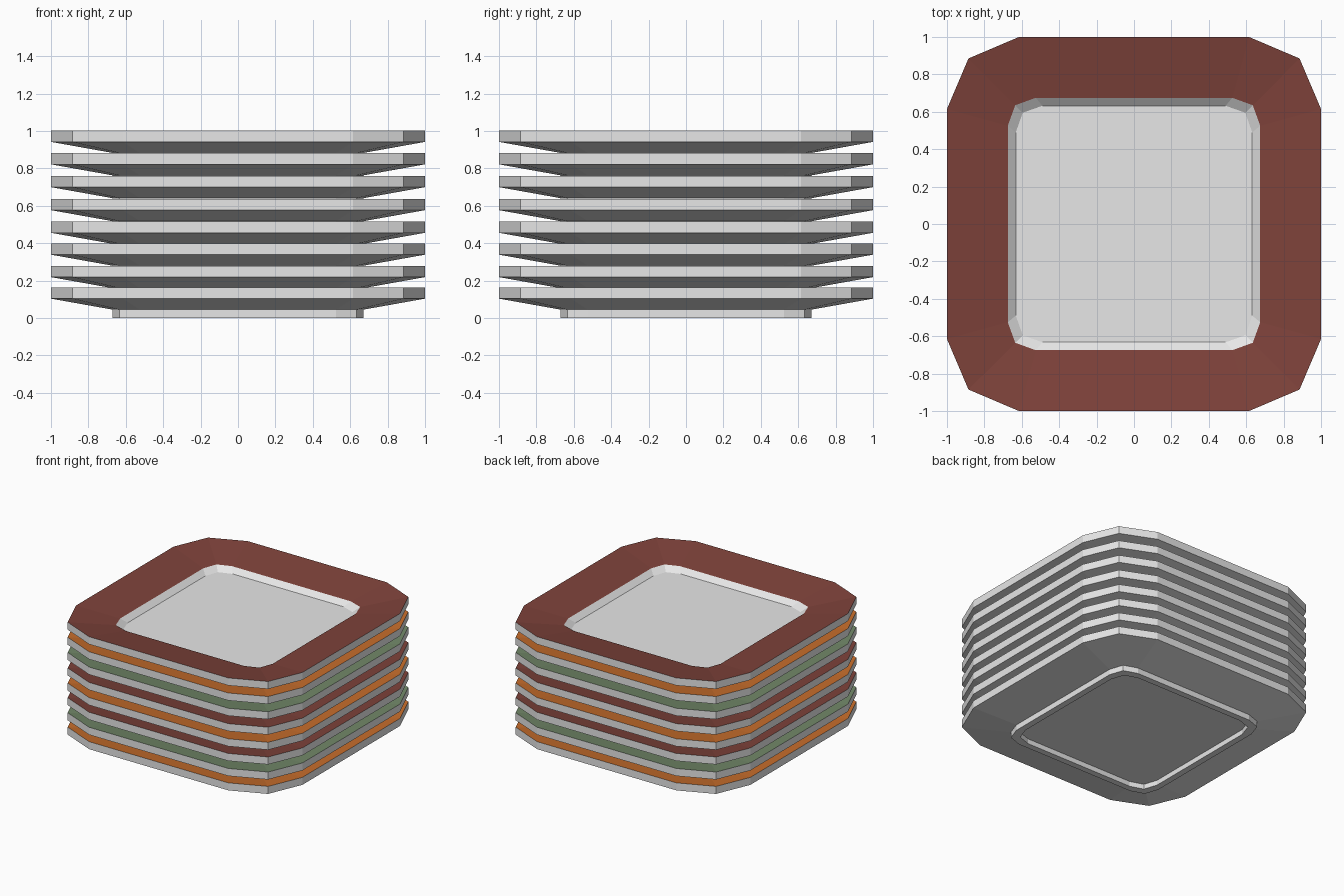
import bpy, bmesh

if "Cube" in bpy.data.objects:
    bpy.data.objects.remove(bpy.data.objects["Cube"])


def material(name, rgb):
    m = bpy.data.materials.new(name)
    m.diffuse_color = (*rgb, 1)
    m.use_nodes = True
    m.node_tree.nodes["Principled BSDF"].inputs["Base Color"].default_value = m.diffuse_color
    return m


white = material("white_glaze", (0.8, 0.8, 0.8))
red = material("brick_red", (0.21, 0.055, 0.043))
orange = material("orange", (0.6, 0.16, 0.025))
green = material("sage_green", (0.175, 0.255, 0.145))


def ring(bm, half, straight, corner, z):
    """Twelve-sided rounded square: half width, end of straight side, corner point."""
    pts = []
    dx, dy = 1, 0
    for _ in range(4):
        for u, v in ((half, -straight), (half, straight), (corner, corner)):
            pts.append((u * dx - v * dy, u * dy + v * dx, z))
        dx, dy = -dy, dx
    return [bm.verts.new(p) for p in pts]


# Plate section from the underside centre, out around the rim, to the well floor
SECTION = [
    (0.62, 0.48, 0.585, 0.040),   # recess under the base
    (0.62, 0.48, 0.585, 0.0),     # foot inner edge
    (0.67, 0.525, 0.633, 0.0),    # foot outer edge
    (0.67, 0.525, 0.633, 0.045),  # foot top
    (1.0, 0.615, 0.885, 0.104),   # rim bottom
    (1.0, 0.615, 0.885, 0.164),   # rim top
    (0.675, 0.525, 0.635, 0.112), # well edge
    (0.632, 0.49, 0.595, 0.076),  # well floor
]
FLANGE = 5  # section band carrying the plate colour


def plate(name, z0, colour):
    bm = bmesh.new()
    rings = [ring(bm, h, s, c, z + z0) for h, s, c, z in SECTION]
    for k in range(len(rings) - 1):
        a, b = rings[k], rings[k + 1]
        for i in range(12):
            j = (i + 1) % 12
            f = bm.faces.new((a[i], a[j], b[j], b[i]))
            f.material_index = 1 if k == FLANGE else 0
    bm.faces.new(rings[-1])
    bm.faces.new(rings[0][::-1])
    bmesh.ops.recalc_face_normals(bm, faces=bm.faces)
    me = bpy.data.meshes.new(name)
    bm.to_mesh(me)
    bm.free()
    me.materials.append(white)
    me.materials.append(colour)
    bpy.context.collection.objects.link(bpy.data.objects.new(name, me))


# Stack of eight plates, bottom to top
heights = [0, 0.115, 0.235, 0.352, 0.473, 0.596, 0.718, 0.838]
colours = [orange, green, red, orange, red, green, orange, red]
for n, (z, col) in enumerate(zip(heights, colours), 1):
    plate(f"plate_{n}", z, col)
